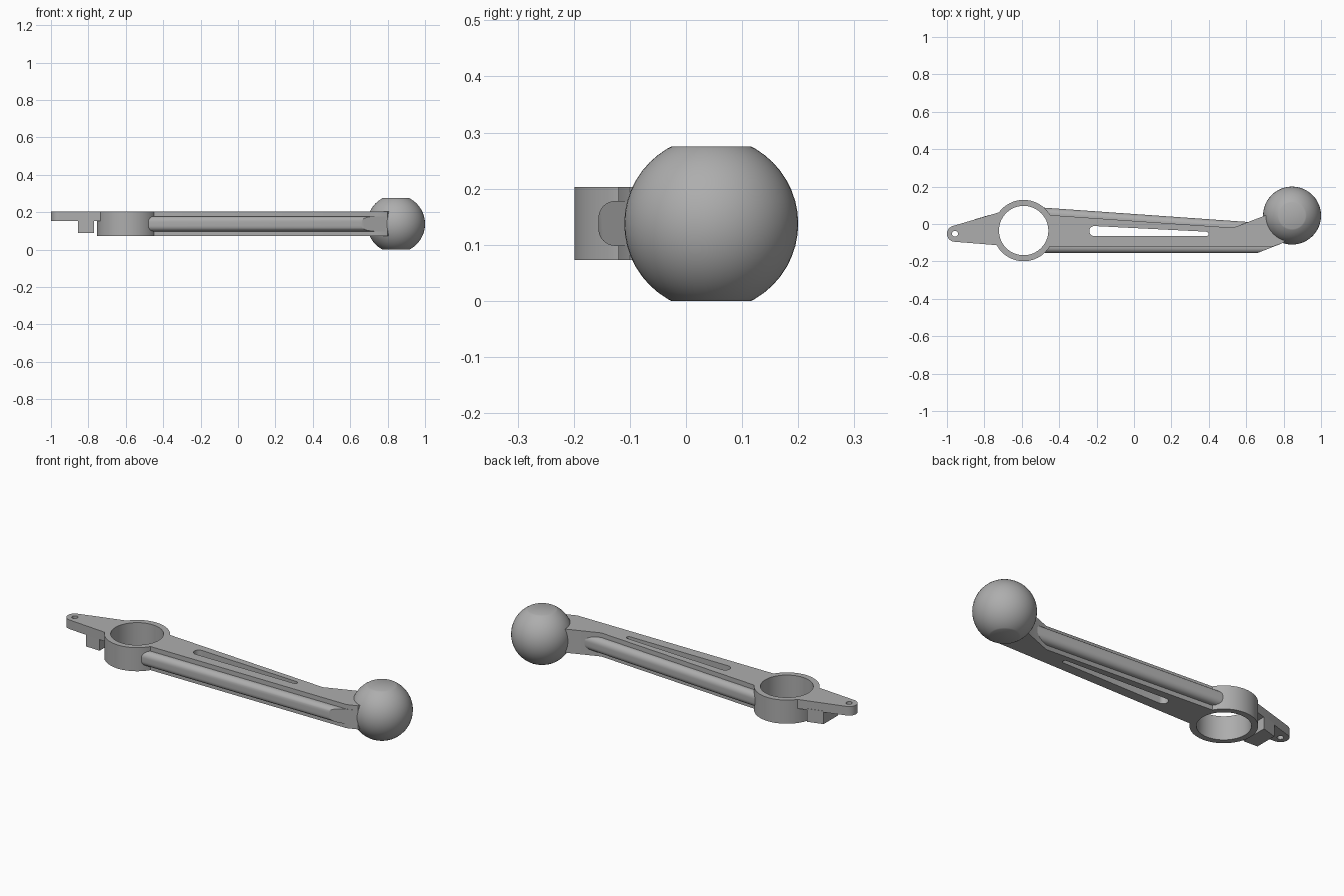
import bpy, bmesh
from math import sin, cos, pi, radians, sqrt
from mathutils import Vector

if "Cube" in bpy.data.objects:
    bpy.data.objects.remove(bpy.data.objects["Cube"])

LOW, HIGH = 0.073, 0.203          # underside and top of the arm body
RING = (-0.59, -0.035)
RING_OUT, RING_IN, RING_MID = 0.164, 0.132, 0.15
EYE = (-0.957, -0.052)

grey = bpy.data.materials.new("plain grey")
grey.use_nodes = True
grey.diffuse_color = (0.42, 0.42, 0.42, 1)
grey.node_tree.nodes["Principled BSDF"].inputs["Base Color"].default_value = (0.42, 0.42, 0.42, 1)


def arc(centre, radius, start, end, steps=16):
    angles = [radians(start + (end - start) * i / steps) for i in range(steps + 1)]
    return [(centre[0] + radius * cos(a), centre[1] + radius * sin(a)) for a in angles]


def circle(centre, radius, steps=64):
    return arc(centre, radius, 0, 360, steps)[:-1]


def finish(obj):
    obj.data.materials.clear()
    obj.data.materials.append(grey)
    bpy.ops.object.select_all(action='DESELECT')
    obj.select_set(True)
    bpy.context.view_layer.objects.active = obj
    bpy.ops.object.shade_smooth_by_angle(angle=radians(30))


def from_bmesh(name, bm):
    bmesh.ops.recalc_face_normals(bm, faces=bm.faces)
    mesh = bpy.data.meshes.new(name)
    bm.to_mesh(mesh)
    bm.free()
    obj = bpy.data.objects.new(name, mesh)
    bpy.context.collection.objects.link(obj)
    finish(obj)


def slab(name, loops, bottom, top):
    """Extrude a flat outline (first loop) with holes (other loops)."""
    curve = bpy.data.curves.new(name + " outline", 'CURVE')
    curve.dimensions = '2D'
    curve.fill_mode = 'BOTH'
    curve.extrude = (top - bottom) / 2
    for loop in loops:
        spline = curve.splines.new('POLY')
        spline.points.add(len(loop) - 1)
        for point, (x, y) in zip(spline.points, loop):
            point.co = (x, y, 0, 1)
        spline.use_cyclic_u = True
    temp = bpy.data.objects.new(name + " helper", curve)
    bpy.context.collection.objects.link(temp)
    bpy.context.view_layer.update()
    mesh = bpy.data.meshes.new_from_object(temp.evaluated_get(bpy.context.evaluated_depsgraph_get()))
    bpy.data.objects.remove(temp)
    bm = bmesh.new()
    bm.from_mesh(mesh)
    bmesh.ops.remove_doubles(bm, verts=bm.verts, dist=0.0001)
    bmesh.ops.translate(bm, verts=bm.verts, vec=(0, 0, (top + bottom) / 2))
    from_bmesh(name, bm)


def side_bar(name, base, slope, side, cut, cut_slope):
    """Rounded rail on the arm's side, from the ring to a slanted cut."""
    r, depth, half, mid = 0.03, 0.036, 0.04, 0.138
    profile = [(-0.015, -half)] + arc((depth - r, r - half), r, -90, 0, 8)
    profile += arc((depth - r, half - r), r, 0, 90, 8) + [(-0.015, half)]
    bm = bmesh.new()
    starts, ends = [], []
    for off, z in profile:
        level = base[1] + side * off - slope * base[0]
        dy = level + slope * base[0] - RING[1]
        x0 = RING[0] + sqrt(max(0, RING_MID ** 2 - dy ** 2))
        x1 = (cut[1] - cut_slope * cut[0] - level) / (slope - cut_slope)
        starts.append(bm.verts.new((x0, level + slope * x0, mid + z)))
        ends.append(bm.verts.new((x1, level + slope * x1, mid + z)))
    n = len(profile)
    for i in range(n):
        j = (i + 1) % n
        bm.faces.new((starts[i], starts[j], ends[j], ends[i]))
    bm.faces.new(starts)
    bm.faces.new(ends)
    from_bmesh(name, bm)


# Hub ring
slab("hub_ring", [circle(RING, RING_OUT), circle(RING, RING_IN)], LOW, HIGH)

# Arm web with its tapered slot
web = arc(RING, RING_MID, 34, -34.5) + [(0.745, -0.12), (0.80, -0.10), (0.86, 0.0),
                                        (0.84, 0.07), (0.74, 0.055), (0.70, 0.045), (0.53, -0.02)]
slot = arc((-0.212, -0.038), 0.027, 87, 270, 12) + arc((0.386, -0.053), 0.012, -90, 87, 10)
slab("arm_web", [web, slot], LOW, HIGH)

# Rails along the front and back of the arm
side_bar("front_rail", (-0.45, -0.12), 0, -1, (0.66, -0.155), 0.39)
side_bar("back_rail", (-0.45, 0.049), -0.07, 1, (0.53, -0.02), 0.38)

# End tab with its eye hole
tab = arc(RING, RING_MID, 212, 136) + arc(EYE, 0.043, 107, 268)
slab("end_tab", [tab, circle(EYE, 0.016, 24)], 0.153, HIGH)

# Stop block below the tab
slab("tab_stop", [[(-0.855, -0.101), (-0.77, -0.105), (-0.77, 0.049), (-0.855, 0.024)]], 0.088, 0.16)

# Ball with flat top and bottom
bm = bmesh.new()
bmesh.ops.create_uvsphere(bm, u_segments=48, v_segments=24, radius=0.155)
for direction in (1, -1):
    cut = bmesh.ops.bisect_plane(bm, geom=bm.verts[:] + bm.edges[:] + bm.faces[:],
                                 plane_co=(0, 0, direction * 0.1375), plane_no=(0, 0, direction),
                                 clear_outer=True)
    rim = [e for e in cut["geom_cut"] if isinstance(e, bmesh.types.BMEdge)]
    bmesh.ops.contextual_create(bm, geom=rim)
bmesh.ops.translate(bm, verts=bm.verts, vec=Vector((0.845, 0.045, 0.1375)))
from_bmesh("ball", bm)
